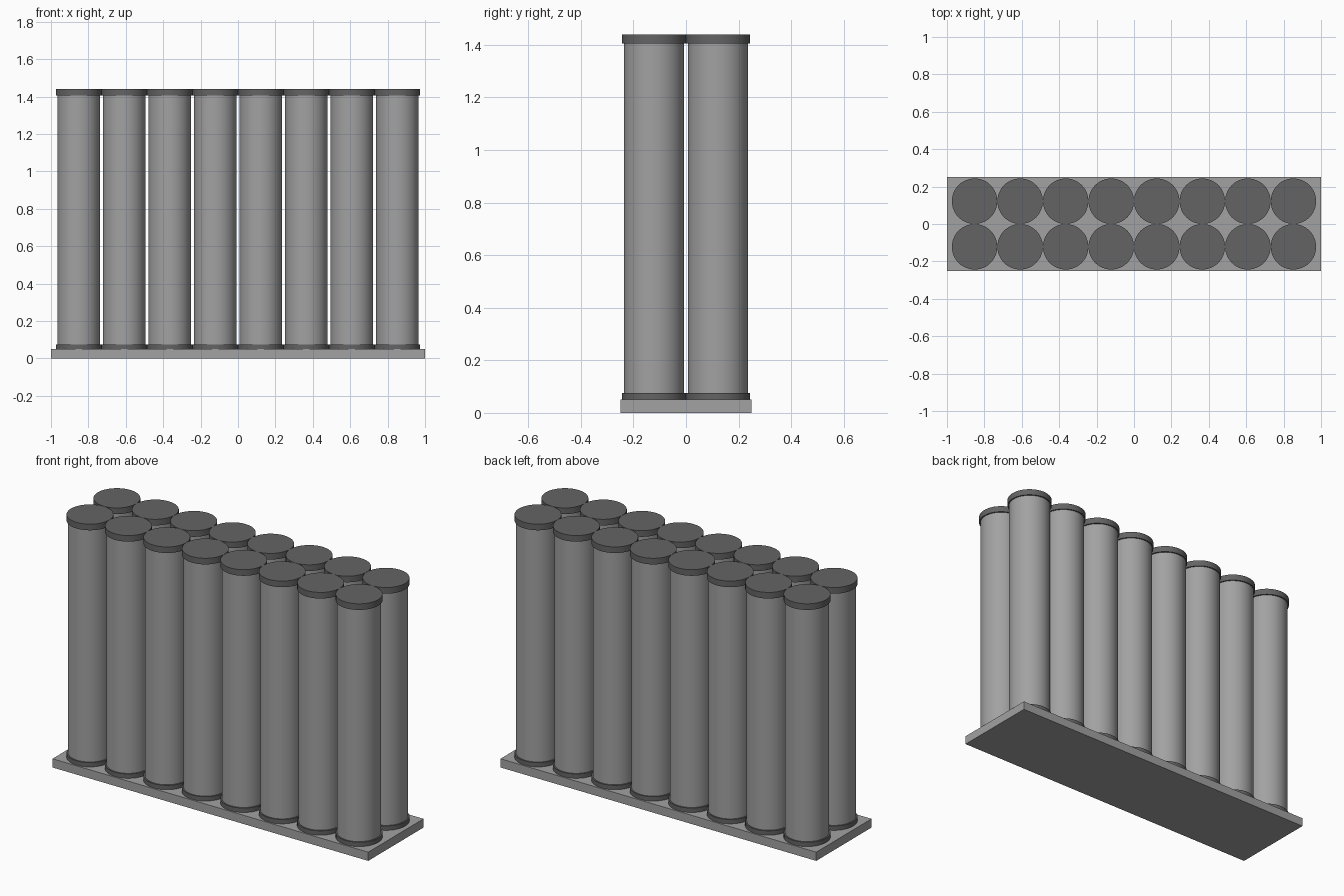
import bpy
import math

cube = bpy.data.objects.get("Cube")
if cube:
    bpy.data.objects.remove(cube, do_unlink=True)


def make_material(name, value):
    mat = bpy.data.materials.new(name)
    mat.use_nodes = True
    color = (value, value, value, 1)
    mat.diffuse_color = color
    mat.node_tree.nodes["Principled BSDF"].inputs["Base Color"].default_value = color
    return mat


light_grey = make_material("light grey", 0.36)
dark_grey = make_material("dark grey", 0.127)


def cylinder(name, x, y, bottom, top, radius, mat):
    bpy.ops.mesh.primitive_cylinder_add(
        vertices=48, radius=radius, depth=top - bottom,
        location=(x, y, (bottom + top) / 2))
    obj = bpy.context.object
    obj.name = name
    obj.data.materials.append(mat)
    bpy.ops.object.shade_smooth_by_angle(angle=math.radians(30))


# Base slab
BASE_TOP = 0.05
bpy.ops.mesh.primitive_cube_add(size=1, location=(0, 0, BASE_TOP / 2))
base = bpy.context.object
base.name = "base_plate"
base.scale = (2, 0.5, BASE_TOP)
bpy.ops.object.transform_apply(location=False, rotation=False, scale=True)
base.data.materials.append(light_grey)

# Two rows of tubes, each with a collar at the foot and a cap on top
COLUMNS, SPACING = 8, 0.2435
COLLAR_TOP, TUBE_TOP, CAP_TOP = 0.075, 1.405, 1.44
TUBE_RADIUS, CAP_RADIUS = 0.114, 0.1215

for row, side in (("front", -1), ("back", 1)):
    y = side * SPACING / 2
    for i in range(COLUMNS):
        x = (i - (COLUMNS - 1) / 2) * SPACING
        tag = f"{row}_{i + 1}"
        cylinder(f"foot_collar_{tag}", x, y, BASE_TOP, COLLAR_TOP, CAP_RADIUS, dark_grey)
        cylinder(f"tube_{tag}", x, y, COLLAR_TOP, TUBE_TOP, TUBE_RADIUS, light_grey)
        cylinder(f"top_cap_{tag}", x, y, TUBE_TOP, CAP_TOP, CAP_RADIUS, dark_grey)
